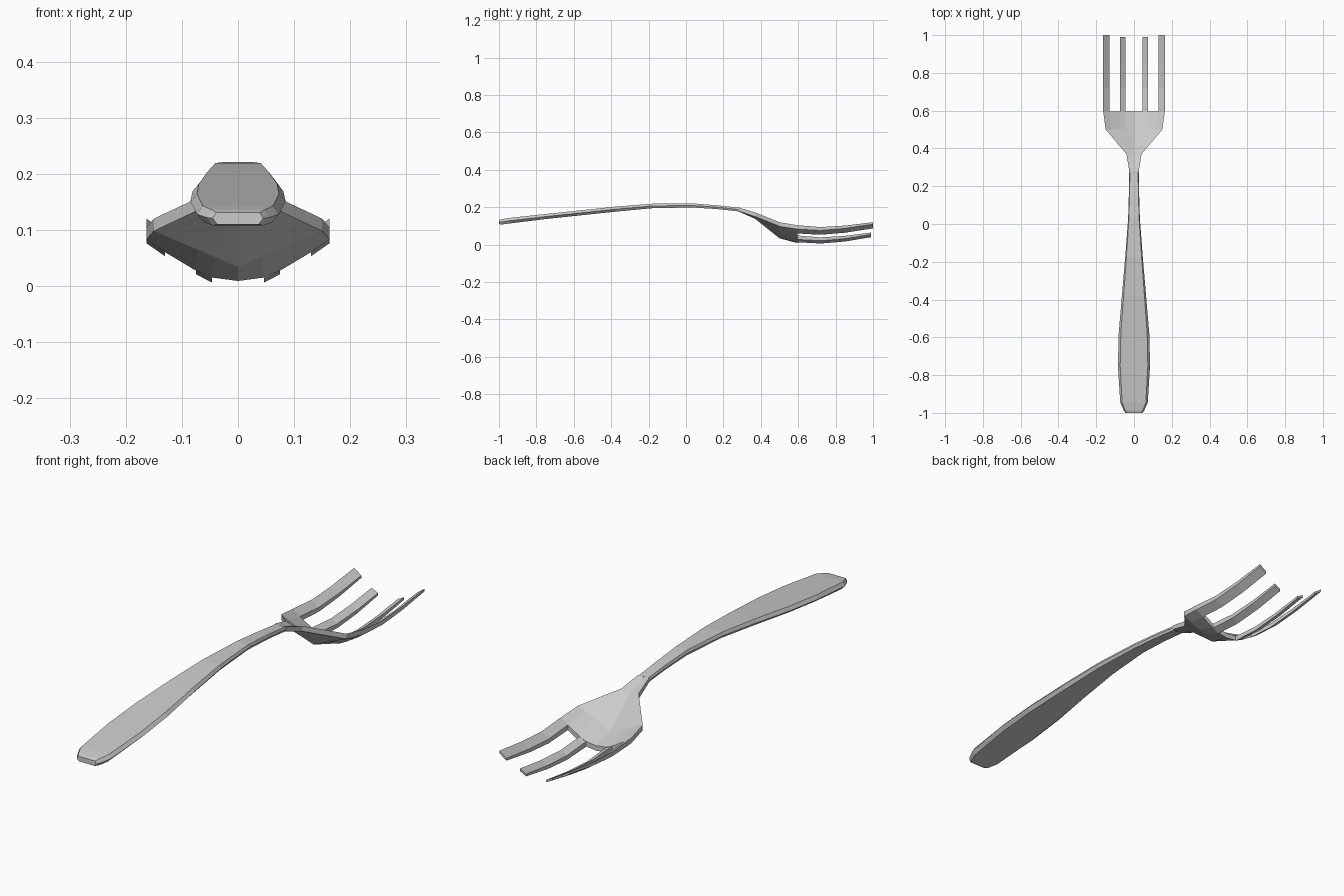
import bpy, bmesh

if "Cube" in bpy.data.objects:
    bpy.data.objects.remove(bpy.data.objects["Cube"])


def loft(name, rings, cap_start=True, cap_end=True):
    """Skin a list of equal-length closed rings into one flat-shaded object."""
    bm = bmesh.new()
    rows = [[bm.verts.new(p) for p in ring] for ring in rings]
    n = len(rows[0])
    for a, b in zip(rows, rows[1:]):
        for i in range(n):
            j = (i + 1) % n
            bm.faces.new((a[i], a[j], b[j], b[i]))
    if cap_start:
        bm.faces.new(rows[0])
    if cap_end:
        bm.faces.new(rows[-1])
    bmesh.ops.recalc_face_normals(bm, faces=bm.faces)
    mesh = bpy.data.meshes.new(name)
    bm.to_mesh(mesh)
    bm.free()
    obj = bpy.data.objects.new(name, mesh)
    bpy.context.collection.objects.link(obj)
    return obj


# Handle: flat strip with bevelled sides, arched along its length
# (y, half width, bottom z, top z)
handle_rows = [
    (-1.0, 0.045, 0.110, 0.131), (-0.985, 0.055, 0.108, 0.136),
    (-0.945, 0.073, 0.113, 0.143), (-0.75, 0.085, 0.137, 0.164),
    (-0.58, 0.081, 0.155, 0.182), (-0.38, 0.064, 0.176, 0.203),
    (-0.18, 0.047, 0.195, 0.219), (0.03, 0.031, 0.199, 0.221),
    (0.17, 0.027, 0.190, 0.210), (0.28, 0.025, 0.178, 0.198),
]
handle_profile = [(-0.82, 0), (0.82, 0), (1, 0.5), (0.86, 1), (-0.86, 1), (-1, 0.5)]
loft("handle", [[(w * u, y, lo + (hi - lo) * v) for u, v in handle_profile]
                for y, w, lo, hi in handle_rows], cap_end=False)

# Head: neck flaring into a scooped V-shaped bowl
cols = [0, 0.046, 0.078, 0.128, 0.163]


def head_ring(y, bottom, width, thick):
    xs = [c * width / 0.163 for c in cols]
    half = list(zip(xs, bottom))
    low = [(-x, z) for x, z in half[:0:-1]] + half
    return [(x, y, z) for x, z in low] + [(x, y, z + thick) for x, z in reversed(low)]


def vee(centre, edge):
    return [centre + (edge - centre) * c / 0.163 for c in cols]


loft("head", [
    head_ring(0.28, vee(0.178, 0.180), 0.025, 0.019),
    head_ring(0.37, vee(0.138, 0.150), 0.040, 0.022),
    head_ring(0.50, vee(0.034, 0.098), 0.150, 0.022),
    head_ring(0.595, [0.009, 0.015, 0.029, 0.059, 0.083], 0.163, 0.021),
], cap_start=False)

# Tines: thin upward-curving prongs following the bowl's cross-section
# (y, rise, thickness)
tine_rows = [(0.595, 0.0, 0.021), (0.72, -0.007, 0.018),
             (0.85, 0.004, 0.015), (1.0, 0.027, 0.010)]
for label, x0, z0, x1, z1, tip in (("outer_tine", 0.130, 0.060, 0.163, 0.083, 1.0),
                                   ("inner_tine", 0.046, 0.013, 0.075, 0.028, 0.99)):
    for side, s in (("left", -1), ("right", 1)):
        rings = []
        for y, rise, t in tine_rows:
            y = min(y, tip)
            rings.append([(s * x0, y, z0 + rise), (s * x1, y, z1 + rise),
                          (s * x1, y, z1 + rise + t), (s * x0, y, z0 + rise + t)])
        loft(f"{label}_{side}", rings, cap_start=False)
